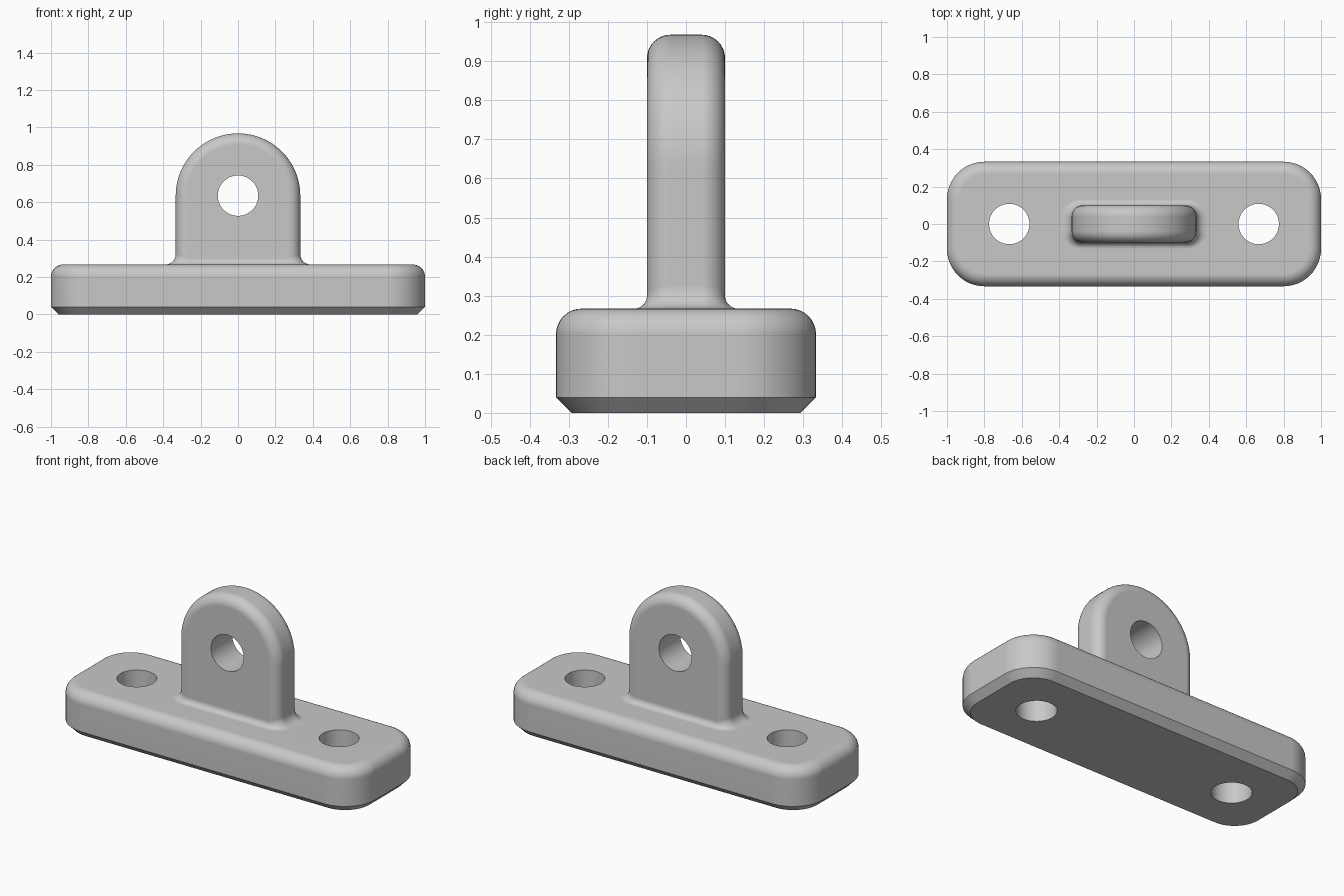
import bpy, bmesh
from math import sin, cos, pi, radians

cube = bpy.data.objects.get("Cube")
if cube:
    bpy.data.objects.remove(cube, do_unlink=True)

grey = bpy.data.materials.new("plain grey")
grey.use_nodes = True
grey.diffuse_color = (0.58, 0.58, 0.58, 1)
grey.node_tree.nodes["Principled BSDF"].inputs["Base Color"].default_value = grey.diffuse_color

TOP, HALF_W, HALF_D = 0.267, 1.0, 0.333
TAB_W, TAB_D, TAB_Z, HOLE = 0.333, 0.1, 0.635, 0.108


def arc(cx, cy, rx, ry, start, end, steps):
    """Points along an elliptical arc, angles in degrees."""
    angles = [radians(start + (end - start) * i / steps) for i in range(steps + 1)]
    return [(cx + rx * cos(a), cy + ry * sin(a)) for a in angles]


def rounded_rect(hx, hy, rx, ry, steps=12):
    pts = []
    for i, (sx, sy) in enumerate([(1, 1), (-1, 1), (-1, -1), (1, -1)]):
        pts += arc(sx * (hx - rx), sy * (hy - ry), rx, ry, 90 * i, 90 * i + 90, steps)
    return pts


def loft(name, loops, caps=True):
    """Skin a stack of equal-length loops of 3D points."""
    bm = bmesh.new()
    rings = [[bm.verts.new(p) for p in loop] for loop in loops]
    for a, b in zip(rings, rings[1:]):
        for i in range(len(a)):
            j = (i + 1) % len(a)
            bm.faces.new((a[i], a[j], b[j], b[i]))
    if caps:
        bm.faces.new(rings[0][::-1])
        bm.faces.new(rings[-1])
        bmesh.ops.recalc_face_normals(bm, faces=bm.faces)
    mesh = bpy.data.meshes.new(name)
    bm.to_mesh(mesh)
    bm.free()
    mesh.materials.append(grey)
    obj = bpy.data.objects.new(name, mesh)
    bpy.context.collection.objects.link(obj)
    return obj


def activate(obj):
    bpy.ops.object.select_all(action='DESELECT')
    obj.select_set(True)
    bpy.context.view_layer.objects.active = obj


def drill(obj, center, tilt=0):
    """Cut a round through hole."""
    bpy.ops.mesh.primitive_cylinder_add(vertices=64, radius=HOLE, depth=1,
                                        location=center, rotation=(tilt, 0, 0))
    cutter = bpy.context.object
    cutter.hide_render = True
    cutter.data.materials.append(grey)
    activate(obj)
    mod = obj.modifiers.new("hole", 'BOOLEAN')
    mod.operation, mod.solver, mod.object = 'DIFFERENCE', 'EXACT', cutter
    bpy.ops.object.modifier_apply(modifier=mod.name)
    bpy.data.objects.remove(cutter, do_unlink=True)


def finish(obj):
    activate(obj)
    bpy.ops.object.shade_smooth_by_angle(angle=radians(30))
    mod = obj.modifiers.new("even shading", 'WEIGHTED_NORMAL')
    mod.keep_sharp = True


# Base plate: chamfered underside, rounded top edge, two screw holes
R = 0.066
profile = [(0.04, 0), (0, 0.04)] + [(R - x, z) for x, z in arc(0, TOP - R, R, R, 0, 90, 8)]
base = loft("base_plate", [
    [(x, y, z) for x, y in rounded_rect(HALF_W - d, HALF_D - d, 0.2 - d, 0.2 - d)]
    for d, z in profile])
for side in (-1, 1):
    drill(base, (side * 0.667, 0, 0.1))
finish(base)

# Upright tab: arched outline lofted through its thickness with rounded edges
E = 0.06
edge = [(y, E - d) for y, d in arc(TAB_D - E, 0, E, E, 0, 90, 8)]
section = [(-y, d) for y, d in edge] + edge[::-1]


def arch(inset):
    r = TAB_W - inset
    return [(r, 0.15)] + arc(0, TAB_Z, r, r, 0, 180, 48) + [(-r, 0.15)]


tab = loft("upright_tab", [[(x, y, z) for x, z in arch(d)] for y, d in section])
drill(tab, (0, 0, TAB_Z), pi / 2)
finish(tab)

# Concave fillet where the tab meets the plate, larger at the ends
FX, FY = 0.055, 0.032


def fillet_ring(angle):
    out, up = 1 - sin(angle), 1 - cos(angle)
    ring = []
    for x, y in rounded_rect(TAB_W + FX * out, TAB_D + FY * out, E + FX * out, E + FY * out):
        end = min(1, max(0, (abs(x) - TAB_W + E) / E))
        ring.append((x, y, TOP + up * (FY + (FX - FY) * end)))
    return ring


fillet = loft("tab_fillet", [fillet_ring(radians(90 * i / 8)) for i in range(9)], caps=False)
finish(fillet)
